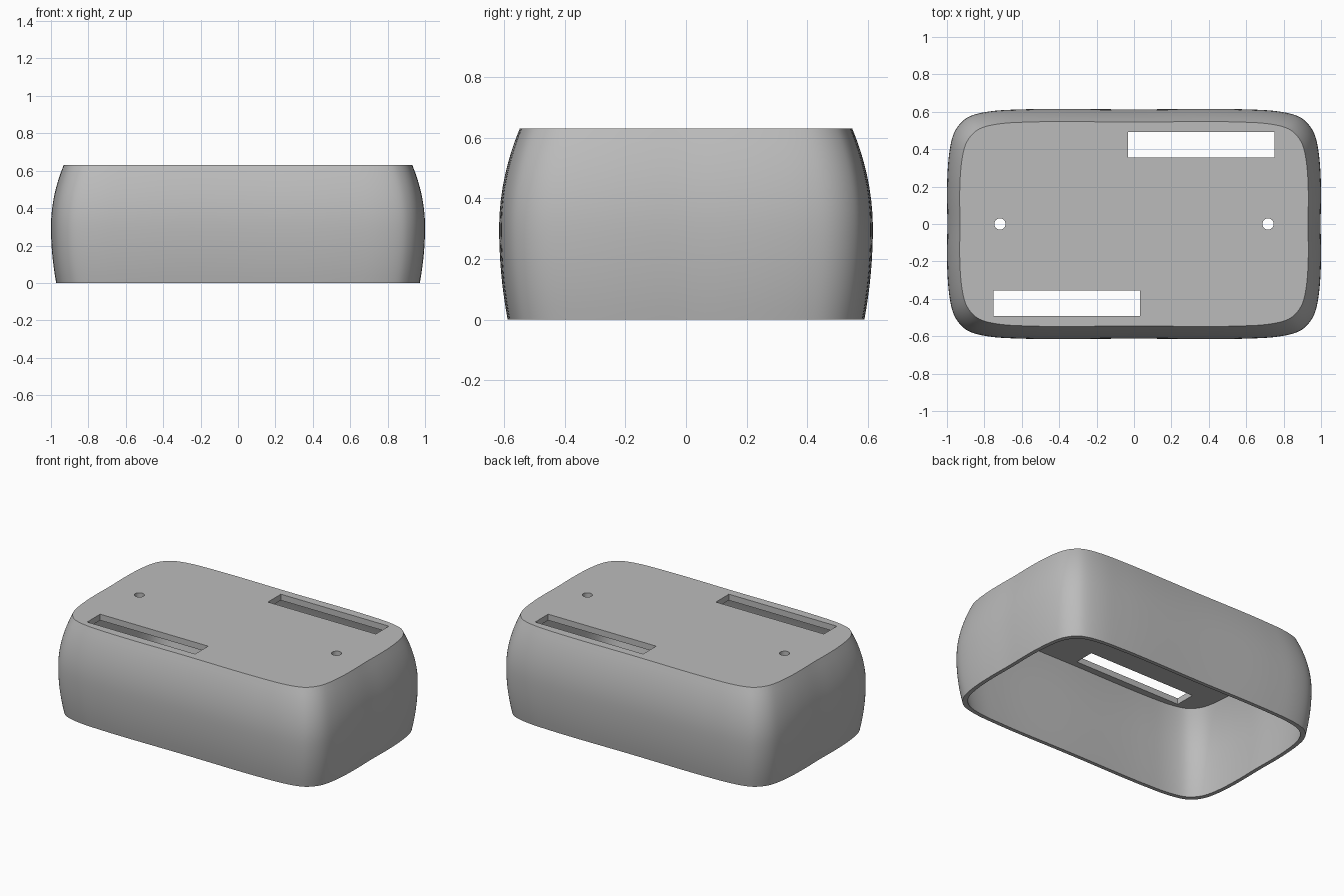
import bpy
import bmesh
import math

if "Cube" in bpy.data.objects:
    bpy.data.objects.remove(bpy.data.objects["Cube"], do_unlink=True)

HEIGHT, BELLY = 0.63, 0.3
HALF_X, HALF_Y = 1.0, 0.615
WALL, ROOF = 0.025, 0.04

plastic = bpy.data.materials.new("grey plastic")
plastic.use_nodes = True
grey = (0.5, 0.5, 0.5, 1)
plastic.diffuse_color = grey
plastic.node_tree.nodes["Principled BSDF"].inputs["Base Color"].default_value = grey

# One quarter of the widest outline, from the side centre to the back centre
QUARTER = [(0.998, 0), (1.0, 0.15), (0.997, 0.28), (0.985, 0.4), (0.963, 0.485),
           (0.92, 0.547), (0.86, 0.583), (0.75, 0.605), (0.6, 0.613), (0.4, 0.616), (0, 0.613)]


def full_outline(steps=5):
    """Mirror the quarter all round and smooth it with a Catmull-Rom curve."""
    q = QUARTER
    half = q + [(-x, y) for x, y in q[-2::-1]]
    loop = half + [(x, -y) for x, y in half[-2:0:-1]]
    n, out = len(loop), []
    for i in range(n):
        a, b, c, d = (loop[(i + k) % n] for k in (-1, 0, 1, 2))
        for s in range(steps):
            t = s / steps
            out.append(tuple(
                b[k] + 0.5 * t * (c[k] - a[k] + t * (2 * a[k] - 5 * b[k] + 4 * c[k] - d[k]
                                  + t * (3 * (b[k] - c[k]) + d[k] - a[k])))
                for k in (0, 1)))
    return out


def inset(z):
    """How far the wall leans inward at a height."""
    drop, reach = (0.068, HEIGHT - BELLY) if z > BELLY else (0.028, BELLY)
    return drop * (abs(z - BELLY) / reach) ** 2


def add_wall(bm, outline, top, thickness, rows=16):
    rings = []
    for r in range(rows + 1):
        z = top * r / rows
        d = inset(z) + thickness
        rings.append([bm.verts.new((x * (1 - d / HALF_X), y * (1 - d / HALF_Y), z))
                      for x, y in outline])
    for low, high in zip(rings, rings[1:]):
        join(bm, low, high)
    bm.faces.new(rings[-1])
    return rings[0]


def join(bm, a, b):
    n = len(a)
    for i in range(n):
        j = (i + 1) % n
        bm.faces.new((a[i], a[j], b[j], b[i]))


# Hollow cover: bulging outer wall, inner wall, flat roof and open bottom rim
bm = bmesh.new()
outline = full_outline()
outer_rim = add_wall(bm, outline, HEIGHT, 0)
inner_rim = add_wall(bm, outline, HEIGHT - ROOF, WALL)
join(bm, outer_rim, inner_rim)
bmesh.ops.recalc_face_normals(bm, faces=bm.faces)
mesh = bpy.data.meshes.new("cover_shell")
bm.to_mesh(mesh)
bm.free()
mesh.materials.append(plastic)
shell = bpy.data.objects.new("cover_shell", mesh)
bpy.context.collection.objects.link(shell)

# Cutters for the two slots and two screw holes, each pair turned half a circle
cutters = []
for name, side in (("back", 1), ("front", -1)):
    bpy.ops.mesh.primitive_cube_add(size=1, location=(side * 0.36, side * 0.424, HEIGHT))
    slot = bpy.context.object
    slot.name = name + "_slot_cutter"
    slot.scale = (0.785, 0.135, 0.2)
    bpy.ops.mesh.primitive_cylinder_add(vertices=32, radius=0.03, depth=0.2,
                                        location=(side * 0.717, 0, HEIGHT))
    hole = bpy.context.object
    hole.name = name + "_hole_cutter"
    cutters += [slot, hole]

bpy.ops.object.select_all(action='DESELECT')
bpy.context.view_layer.objects.active = shell
shell.select_set(True)
for cutter in cutters:
    cutter.hide_render = True
    cut = shell.modifiers.new("cut", 'BOOLEAN')
    cut.operation, cut.solver, cut.object = 'DIFFERENCE', 'EXACT', cutter
    bpy.ops.object.modifier_apply(modifier=cut.name)
    bpy.data.objects.remove(cutter, do_unlink=True)

bpy.ops.object.shade_smooth_by_angle(angle=math.radians(30))
